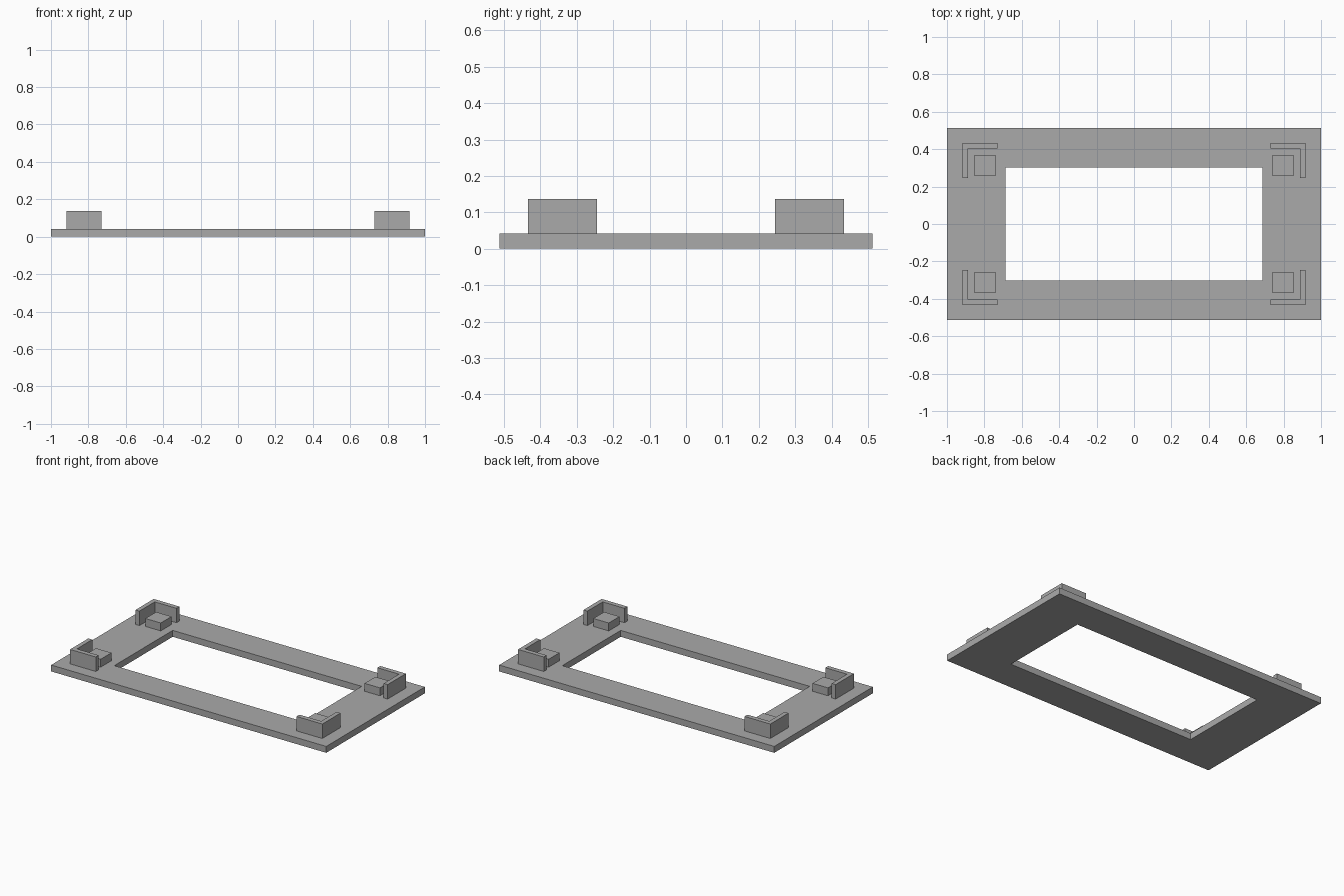
import bpy
import bmesh

cube = bpy.data.objects.get("Cube")
if cube:
    bpy.data.objects.remove(cube, do_unlink=True)

PLATE_TOP = 0.042
PAD_TOP = 0.094
WALL_TOP = 0.137

grey = bpy.data.materials.new("plain_grey")
grey.use_nodes = True
colour = (0.4, 0.4, 0.4, 1)
grey.diffuse_color = colour
grey.node_tree.nodes["Principled BSDF"].inputs["Base Color"].default_value = colour


def finish(name, bm):
    bmesh.ops.recalc_face_normals(bm, faces=bm.faces)
    mesh = bpy.data.meshes.new(name)
    bm.to_mesh(mesh)
    bm.free()
    mesh.materials.append(grey)
    obj = bpy.data.objects.new(name, mesh)
    bpy.context.collection.objects.link(obj)
    return obj


def prism(name, outline, z0, z1):
    """Extrude a flat outline upward from z0 to z1."""
    bm = bmesh.new()
    face = bm.faces.new([bm.verts.new((x, y, z0)) for x, y in outline])
    top = bmesh.ops.extrude_face_region(bm, geom=[face])["geom"]
    verts = [v for v in top if isinstance(v, bmesh.types.BMVert)]
    bmesh.ops.translate(bm, verts=verts, vec=(0, 0, z1 - z0))
    return finish(name, bm)


def rectangle(x0, x1, y0, y1):
    return [(x0, y0), (x1, y0), (x1, y1), (x0, y1)]


# Base plate: a rectangular ring with an open window
bm = bmesh.new()
rings = []
for z in (0, PLATE_TOP):
    for hx, hy in ((1, 0.512), (0.687, 0.303)):
        rings.append([bm.verts.new((x, y, z)) for x, y in rectangle(-hx, hx, -hy, hy)])
low_out, low_in, top_out, top_in = rings
for a, b in ((low_out, low_in), (low_in, top_in), (top_in, top_out), (top_out, low_out)):
    for i in range(4):
        j = (i + 1) % 4
        bm.faces.new((a[i], a[j], b[j], b[i]))
finish("base_plate", bm)

# Corner L-shaped walls and square pads, mirrored to all four corners
wall = [(0.917, 0.245), (0.917, 0.434), (0.73, 0.434),
        (0.73, 0.404), (0.888, 0.404), (0.888, 0.245)]
pad = rectangle(0.741, 0.853, 0.256, 0.368)
for side, sx in (("left", 1), ("right", -1)):
    for end, sy in (("front", -1), ("back", 1)):
        for part, outline, top in (("corner_wall", wall, WALL_TOP), ("pad", pad, PAD_TOP)):
            prism(f"{end}_{side}_{part}", [(x * sx, y * sy) for x, y in outline],
                  PLATE_TOP, top)
